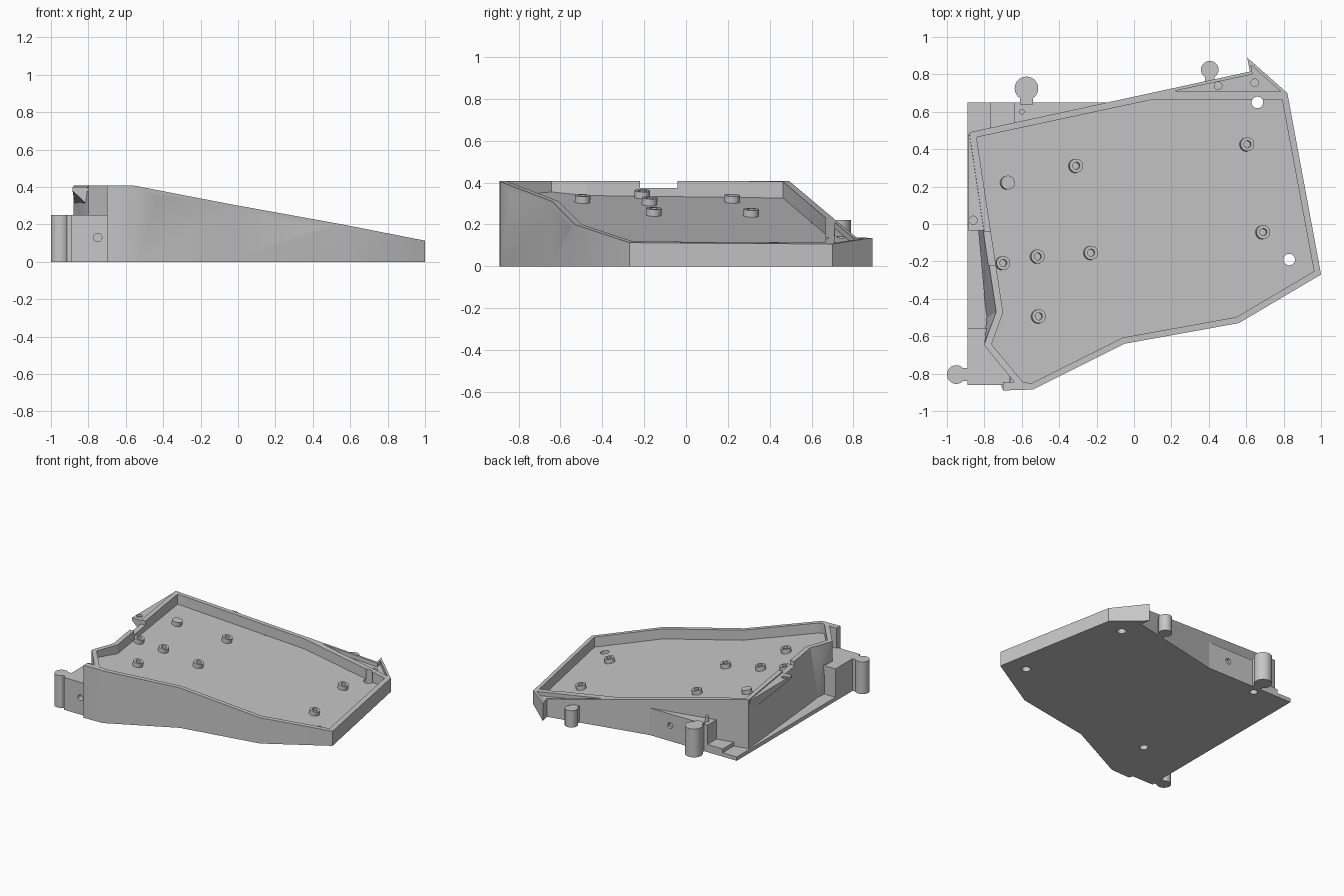
import bpy, bmesh, math
from mathutils import Vector

if "Cube" in bpy.data.objects:
    bpy.data.objects.remove(bpy.data.objects["Cube"])

grey = bpy.data.materials.new("plain grey")
grey.use_nodes = True
COLOUR = (0.57, 0.57, 0.57, 1)
grey.diffuse_color = COLOUR
grey.node_tree.nodes["Principled BSDF"].inputs["Base Color"].default_value = COLOUR


def deck(x, y, drop=0.0):
    """Height of the tilted rim plane, lowered by drop."""
    return 0.276 - 0.1737 * x - 0.039 * y - drop


NORMAL = Vector((0.1737, 0.039, 1)).normalized()


def finish(name, bm):
    bmesh.ops.connect_verts_nonplanar(bm, angle_limit=0.002, faces=bm.faces)
    bmesh.ops.recalc_face_normals(bm, faces=bm.faces)
    mesh = bpy.data.meshes.new(name)
    bm.to_mesh(mesh)
    bm.free()
    mesh.materials.append(grey)
    ob = bpy.data.objects.new(name, mesh)
    bpy.context.collection.objects.link(ob)
    return ob


def loft(name, low, high):
    """Solid between two matching rings of 3D points."""
    bm = bmesh.new()
    a = [bm.verts.new(p) for p in low]
    b = [bm.verts.new(p) for p in high]
    bm.faces.new(a[::-1])
    bm.faces.new(b)
    for i in range(len(a)):
        j = (i + 1) % len(a)
        bm.faces.new((a[i], a[j], b[j], b[i]))
    return finish(name, bm)


def prism(name, outline, z0, z1):
    return loft(name, [(x, y, z0) for x, y in outline], [(x, y, z1) for x, y in outline])


def pocket(name, outline, drop):
    """Cutter reaching from a tilted floor to well above the rim."""
    return loft(name, [(x, y, deck(x, y, drop)) for x, y in outline],
                [(x, y, 1) for x, y in outline])


def box(name, x0, x1, y0, y1, z0, z1):
    return prism(name, [(x0, y0), (x1, y0), (x1, y1), (x0, y1)], z0, z1)


def rod(name, start, end, radius, sides=32):
    start, end = Vector(start), Vector(end)
    bm = bmesh.new()
    bmesh.ops.create_cone(bm, cap_ends=True, segments=sides, radius1=radius,
                          radius2=radius, depth=(end - start).length)
    turn = (end - start).to_track_quat('Z', 'Y')
    for v in bm.verts:
        v.co = turn @ v.co + (start + end) / 2
    return finish(name, bm)


def inset(outline, d):
    """Offset a counter-clockwise outline inwards."""
    pts = [Vector(p) for p in outline]
    result = []
    for i, p in enumerate(pts):
        u = (p - pts[i - 1]).normalized()
        v = (pts[(i + 1) % len(pts)] - p).normalized()
        n = Vector((-u.y, u.x)) + Vector((-v.y, v.x))
        result.append(tuple(p + n * (2 * d / n.length_squared)))
    return result


def combine(ob, others, operation='DIFFERENCE'):
    for other in others:
        mod = ob.modifiers.new("combine", 'BOOLEAN')
        mod.operation = operation
        mod.solver = 'EXACT'
        mod.object = other
        bpy.context.view_layer.objects.active = ob
        bpy.ops.object.modifier_apply(modifier=mod.name)
        bpy.data.objects.remove(other)


def smooth(ob):
    bpy.ops.object.select_all(action='DESELECT')
    ob.select_set(True)
    bpy.context.view_layer.objects.active = ob
    bpy.ops.object.shade_smooth_by_angle(angle=math.radians(25))


# Wedge body; the left wall leans outwards towards its foot
front_right = [(-0.54, -0.885), (-0.05, -0.64), (0.56, -0.53), (1.0, -0.27), (0.82, 0.70)]
left_side = [(-0.88, 0.49), (-0.735, -0.47), (-0.80, -0.65)]
outline = (front_right + [(0.605, 0.89), (0.62, 0.815)] + left_side
           + [(-0.64, -0.845), (-0.70, -0.845), (-0.70, -0.89)])
foot = [(-0.79, -0.50) if p == left_side[1] else p for p in outline]
body = loft("wedge_body", [(x, y, 0) for x, y in foot],
            [(x, y, deck(x, y)) for x, y in outline])

# Level left rim, stepped tray, corner recess, cable notch and holes
tray = front_right + [(0.10, 0.70)] + left_side + [(-0.61, -0.88)]
cuts = [
    box("rim_leveller", -1.5, 1.5, -1.5, 1.5, 0.407, 2),
    pocket("tray_ledge", inset(tray, 0.018), 0.035),
    pocket("tray_floor", inset(tray, 0.034), 0.078),
    pocket("corner_recess", [(0.22, 0.712), (0.785, 0.708), (0.625, 0.85), (0.635, 0.80)], 0.03),
    box("cable_notch", -0.95, -0.70, -0.22, -0.04, 0.375, 1.5),
]
for x, y, top in [(0.66, 0.65, 1.5), (0.83, -0.19, 1.5), (-0.51, -0.50, 0.08)]:
    cuts.append(rod("foot_hole", (x, y, -0.1), (x, y, top), 0.031))
for x, y in [(0.45, 0.74), (0.645, 0.755)]:
    cuts.append(rod("corner_hole", (x, y, 0.05), (x, y, 1.5), 0.02))
combine(body, cuts)
smooth(body)


# Base plate, corner blocks and back step, with their screw holes
def corner_foot_hole():
    return rod("foot_hole", (-0.60, 0.59, -0.1), (-0.60, 0.59, 0.08), 0.028)


plate = prism("base_plate", [(-0.89, -0.86), (-0.66, -0.86), (-0.66, 0.5), (-0.15, 0.6),
                             (-0.15, 0.65), (-0.89, 0.65)], 0, 0.03)
back_step = box("back_step", -0.77, -0.63, 0.46, 0.65, 0, 0.06)
back_block = prism("back_block", [(-0.64, 0.5), (-0.4, 0.5), (-0.14, 0.62), (-0.14, 0.65),
                                  (-0.64, 0.65)], 0, 0.21)
for part in (plate, back_step, back_block):
    combine(part, [corner_foot_hole()])
combine(back_block, [rod("back_hole", (-0.32, 0.63, 0.12), (-0.32, 0.8, 0.12), 0.022)])

front_block = prism("front_block", [(-0.89, -0.86), (-0.66, -0.86), (-0.70, -0.56),
                                    (-0.89, -0.56)], 0, 0.25)
combine(front_block, [rod("front_hole", (-0.75, -1, 0.13), (-0.75, -0.75, 0.13), 0.022)])

# Overhanging shelf on the left wall
shelf = loft("left_shelf",
             [(-0.885, -0.035, 0.40), (-0.885, -0.035, 0.38), (-0.80, -0.035, 0.30), (-0.785, -0.035, 0.40)],
             [(-0.885, 0.48, 0.40), (-0.885, 0.48, 0.38), (-0.87, 0.48, 0.30), (-0.86, 0.48, 0.40)])
combine(shelf, [rod("shelf_hole", (-0.86, 0.02, 0.385), (-0.86, 0.02, 0.6), 0.022)])

# Screw posts standing square to the tray floor
for x, y, hollow in [(-0.68, 0.22, False), (-0.315, 0.31, True), (0.60, 0.425, True),
                     (0.685, -0.045, True), (-0.705, -0.21, True), (-0.52, -0.175, True),
                     (-0.235, -0.155, True), (-0.515, -0.495, True)]:
    base = Vector((x, y, deck(x, y, 0.083)))
    post = rod("screw_post", base, base + NORMAL * 0.038, 0.037)
    if hollow:
        combine(post, [rod("bore", base + NORMAL * 0.012, base + NORMAL * 0.1, 0.019)])
    smooth(post)

# Round side lugs, each joined to the body by a neck
lugs = [("back_lug", -0.575, 0.725, 0.063, 0.22, (-0.61, -0.54, 0.64, 0.72)),
        ("small_back_lug", 0.405, 0.825, 0.047, 0.13, (0.38, 0.43, 0.74, 0.82)),
        ("front_lug", -0.95, -0.805, 0.05, 0.25, (-0.95, -0.88, -0.84, -0.77))]
for name, x, y, r, top, neck in lugs:
    lug = rod(name, (x, y, 0), (x, y, top), r)
    combine(lug, [box("neck", *neck, 0, top)], 'UNION')
    smooth(lug)

# Locating pin on the back block
smooth(rod("locating_pin", (-0.60, 0.60, 0.2), (-0.60, 0.60, 0.25), 0.015, 20))
